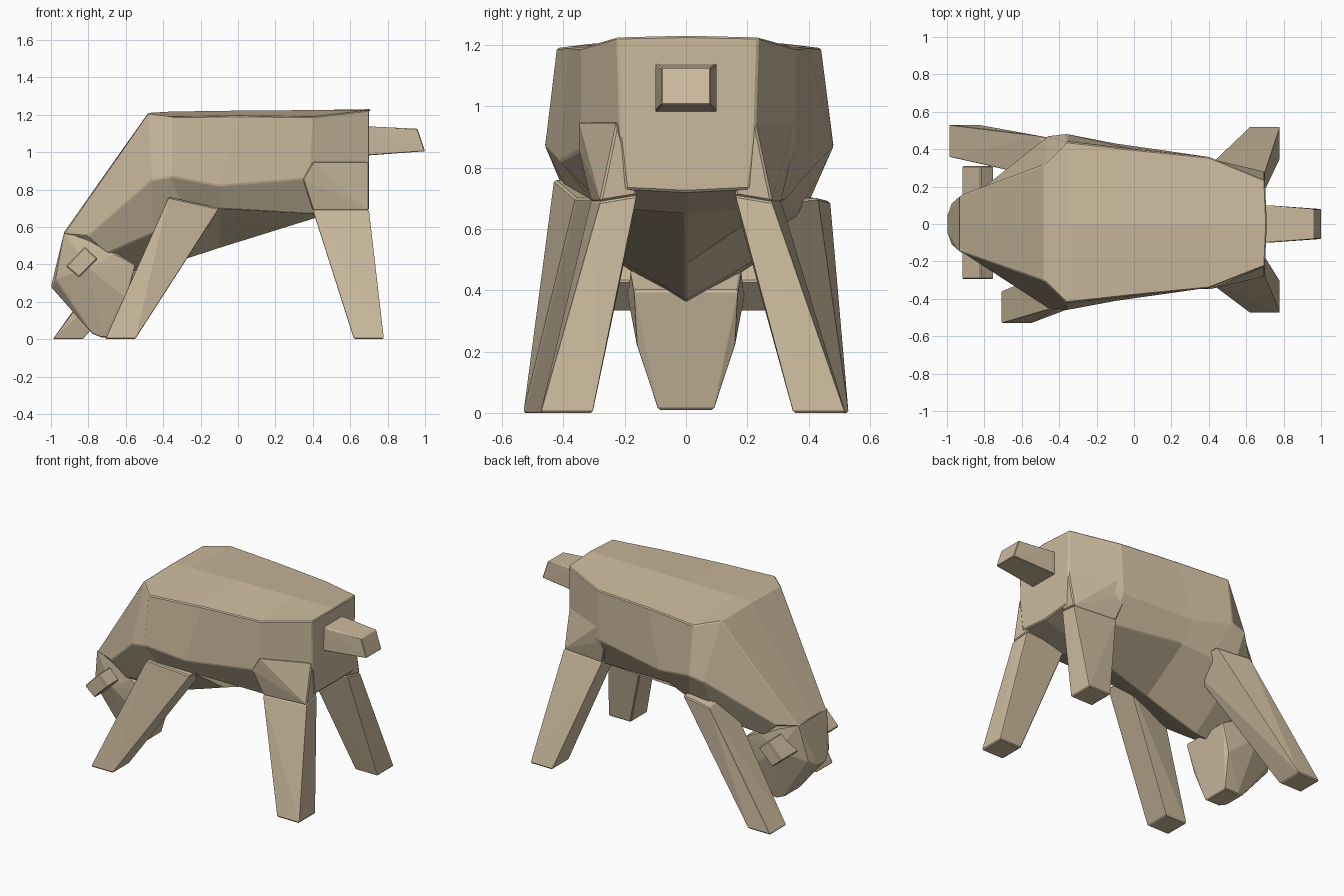
import bpy, bmesh

tan = bpy.data.materials.new("tan")
tan.diffuse_color = (0.60, 0.49, 0.34, 1)


def finish(bm, name):
    bmesh.ops.recalc_face_normals(bm, faces=bm.faces)
    me = bpy.data.meshes.new(name)
    bm.to_mesh(me)
    bm.free()
    me.materials.append(tan)
    ob = bpy.data.objects.new(name, me)
    bpy.context.collection.objects.link(ob)
    bev = ob.modifiers.new("soft_edges", "BEVEL")
    bev.width = 0.006
    bev.segments = 1
    return ob


def hull(name, pts):
    bm = bmesh.new()
    vs = [bm.verts.new(p) for p in pts]
    bmesh.ops.convex_hull(bm, input=vs)
    inner = [v for v in bm.verts if not v.link_faces]
    bmesh.ops.delete(bm, geom=inner, context="VERTS")
    bmesh.ops.dissolve_limit(bm, angle_limit=0.02, verts=bm.verts, edges=bm.edges)
    return finish(bm, name)


def mirrored(pts):
    return pts + [(x, -y, z) for x, y, z in pts]


# Torso and neck: half sections (spine, back edge, flank, belly edge, keel), rear to neck
sections = [
    [(0.71, 0, 1.23), (0.70, 0.23, 1.225), (0.70, 0.22, 0.90), (0.70, 0.20, 0.73), (0.69, 0, 0.72)],
    [(0.40, 0, 1.225), (0.40, 0.35, 1.19), (0.38, 0.35, 0.86), (0.40, 0.27, 0.67), (0.42, 0, 0.65)],
    [(0.00, 0, 1.222), (0.00, 0.39, 1.195), (-0.10, 0.42, 0.82), (-0.10, 0.32, 0.70), (-0.10, 0, 0.485)],
    [(-0.36, 0, 1.217), (-0.36, 0.43, 1.19), (-0.36, 0.47, 0.87), (-0.28, 0.36, 0.66), (-0.30, 0, 0.42)],
    [(-0.48, 0, 1.21), (-0.48, 0.31, 1.205), (-0.46, 0.46, 0.85), (-0.45, 0.34, 0.57), (-0.48, 0, 0.37)],
    [(-0.935, 0, 0.565), (-0.93, 0.15, 0.56), (-0.80, 0.19, 0.55), (-0.70, 0.18, 0.46), (-0.58, 0, 0.36)],
]
bm = bmesh.new()
rings = []
for sec in sections:
    # the left flank bulges slightly more than the right
    ring = [(x, y * 1.025, z) for x, y, z in sec]
    ring += [(x, -y * 0.98, z) for x, y, z in reversed(sec[1:-1])]
    rings.append([bm.verts.new(p) for p in ring])
n = len(rings[0])
for a, b in zip(rings, rings[1:]):
    for i in range(n):
        j = (i + 1) % n
        bm.faces.new((a[i], a[j], b[j], b[i]))
bm.faces.new(rings[0])
bm.faces.new(rings[-1])
finish(bm, "body")

# Lowered head
hull("head", mirrored([
    (-0.93, 0.15, 0.57), (-0.975, 0.11, 0.32), (-1.0, 0.04, 0.28),
    (-0.78, 0.08, 0.03), (-0.73, 0.09, 0.01), (-0.63, 0.09, 0.01),
    (-0.60, 0.16, 0.22), (-0.55, 0.17, 0.40), (-0.80, 0.19, 0.38),
    (-0.66, 0.18, 0.46), (-0.80, 0.17, 0.55),
]))

# Ears: tilted blocks sticking out sideways
ear = [(-0.92, 0.39), (-0.82, 0.495), (-0.75, 0.43), (-0.85, 0.33)]
for side, tag, tip in ((1, "left", 0.31), (-1, "right", 0.295)):
    hull(f"ear_{tag}", [(x, side * y, z) for x, z in ear for y in (0.12, tip)])

# Tail
hull("tail", mirrored([
    (0.66, 0.10, 0.98), (0.66, 0.10, 1.14), (0.72, 0.10, 0.985), (0.72, 0.10, 1.13),
    (0.96, 0.08, 1.125), (1.0, 0.08, 1.005),
]))


# Legs: foot rectangle on the ground tapering up to a top section
def leg(name, foot, top):
    x0, x1, y0, y1 = foot
    hull(name, [(x, y, 0) for x in (x0, x1) for y in (y0, y1)] + top)


leg("front_leg_right", (-0.71, -0.55, -0.53, -0.36),
    [(-0.37, -0.43, 0.76), (-0.37, -0.22, 0.76), (-0.10, -0.36, 0.70), (-0.10, -0.18, 0.70)])
leg("front_leg_left", (-0.99, -0.83, 0.36, 0.53),
    [(-0.50, 0.47, 0.69), (-0.46, 0.24, 0.72), (-0.28, 0.43, 0.70), (-0.24, 0.20, 0.68)])
for side, out, tag in ((1, 0.52, "left"), (-1, 0.475, "right")):
    ys = sorted((side * (out - 0.17), side * out))
    hip = [(0.40, side * 0.31, 0.69), (0.40, side * 0.16, 0.69),
           (0.70, side * 0.28, 0.69), (0.69, side * 0.16, 0.71)]
    leg(f"rear_leg_{tag}", (0.62, 0.78, *ys), hip)
    # Haunch blending the leg into the rump
    hull(f"haunch_{tag}", hip + [(0.345, side * 0.35, 0.86), (0.40, side * 0.2, 0.86),
                                 (0.40, side * 0.35, 0.95), (0.70, side * 0.225, 0.95)])
